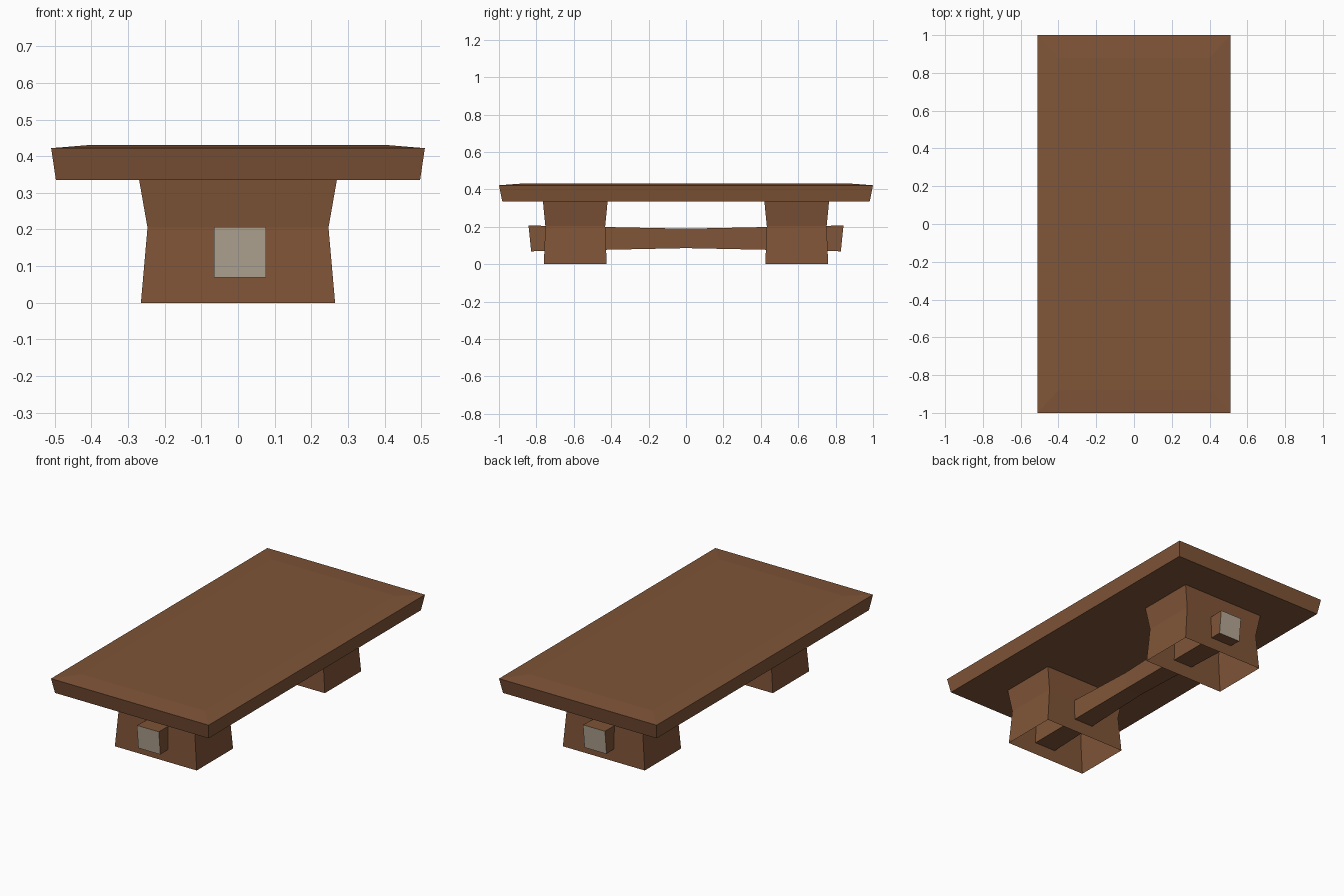
import bpy
import bmesh

if "Cube" in bpy.data.objects:
    bpy.data.objects.remove(bpy.data.objects["Cube"])


def material(name, rgb):
    m = bpy.data.materials.new(name)
    m.diffuse_color = (*rgb, 1.0)
    m.use_nodes = True
    m.node_tree.nodes["Principled BSDF"].inputs["Base Color"].default_value = m.diffuse_color
    return m


brown = material("brown wood", (0.215, 0.090, 0.039))
grey = material("pale end grain", (0.46, 0.39, 0.30))


def loft(name, rings, mats, cap_start=True, cap_end=True, cap_mat=0):
    """Skin a series of four-sided rings, with optional end caps."""
    bm = bmesh.new()
    loops = [[bm.verts.new(p) for p in ring] for ring in rings]
    for a, b in zip(loops, loops[1:]):
        for i in range(4):
            j = (i + 1) % 4
            bm.faces.new((a[i], a[j], b[j], b[i]))
    if cap_start:
        bm.faces.new(loops[0][::-1]).material_index = cap_mat
    if cap_end:
        bm.faces.new(loops[-1]).material_index = cap_mat
    mesh = bpy.data.meshes.new(name)
    bm.to_mesh(mesh)
    bm.free()
    for m in mats:
        mesh.materials.append(m)
    obj = bpy.data.objects.new(name, mesh)
    bpy.context.collection.objects.link(obj)
    return obj


def flat_ring(hx, hy, z, cy=0.0):
    return [(-hx, cy - hy, z), (hx, cy - hy, z), (hx, cy + hy, z), (-hx, cy + hy, z)]


# Tabletop: flared sides and a slightly raised centre
loft("tabletop", [flat_ring(0.497, 0.982, 0.335),
                  flat_ring(0.51, 1.0, 0.422),
                  flat_ring(0.40, 0.88, 0.431)], [brown])

# Block legs: waisted hollow boxes, open underneath
for name, cy in (("front_leg", -0.592), ("back_leg", 0.592)):
    loft(name, [flat_ring(0.265, 0.168, 0.0, cy),
                flat_ring(0.247, 0.160, 0.205, cy),
                flat_ring(0.270, 0.173, 0.336, cy)],
         [brown], cap_start=False, cap_end=False)


# Stretcher beam: thinner in the middle, pale slanted ends
def beam_ring(x0, x1, z0, z1, y_low, y_high):
    return [(x1, y_low, z0), (x0, y_low, z0), (x0, y_high, z1), (x1, y_high, z1)]


loft("stretcher_beam", [beam_ring(-0.065, 0.077, 0.069, 0.207, -0.828, -0.842),
                        beam_ring(-0.047, 0.059, 0.086, 0.190, 0.0, 0.0),
                        beam_ring(-0.065, 0.077, 0.069, 0.207, 0.828, 0.842)],
     [brown, grey], cap_mat=1)

# Make all faces point outward
for obj in bpy.context.collection.objects:
    bm = bmesh.new()
    bm.from_mesh(obj.data)
    bmesh.ops.recalc_face_normals(bm, faces=bm.faces)
    bm.to_mesh(obj.data)
    bm.free()
